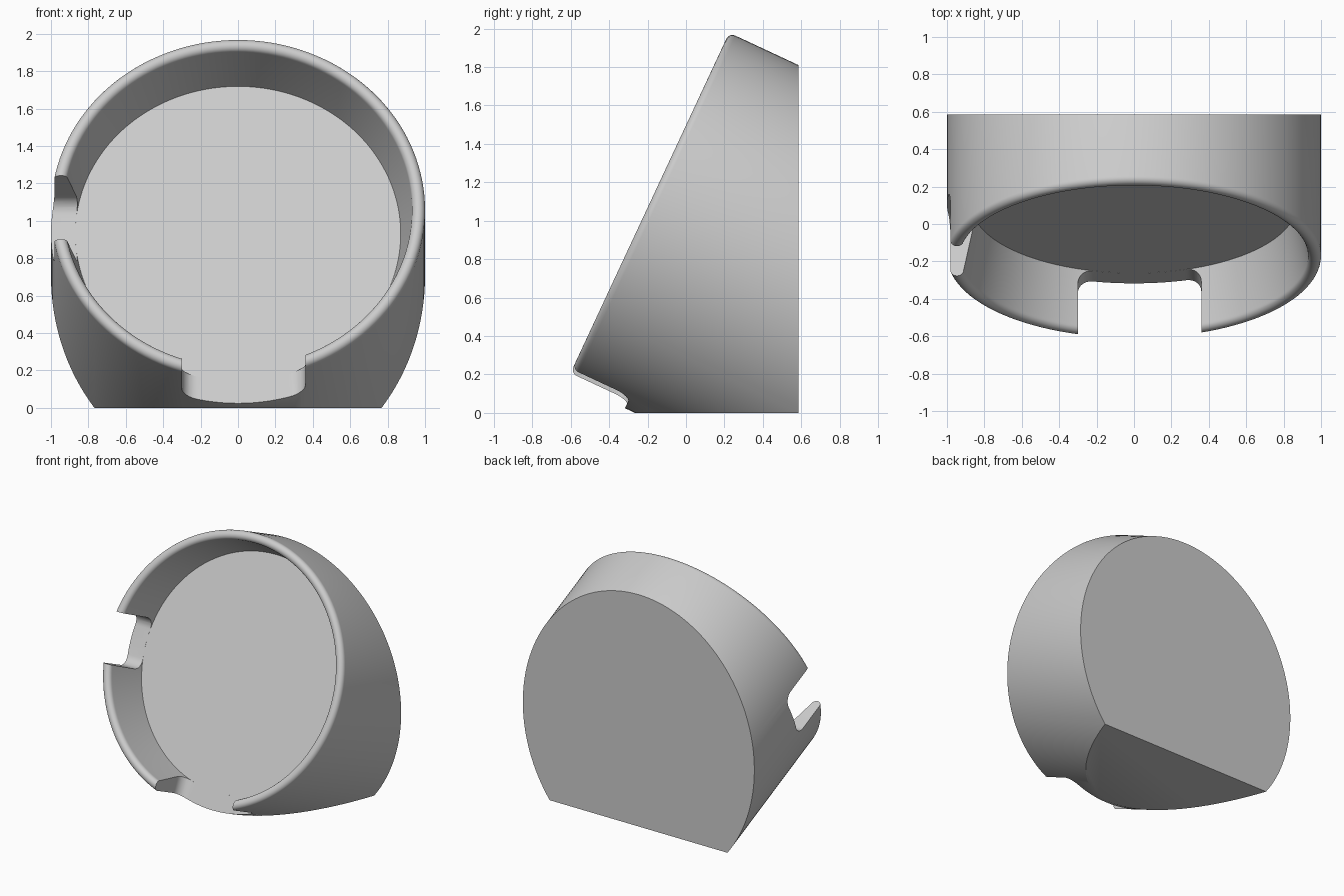
import bpy, bmesh
from math import radians, sin, cos, pi
from mathutils import Matrix, Vector

if "Cube" in bpy.data.objects:
    bpy.data.objects.remove(bpy.data.objects["Cube"])

# Local frame: X = right, Y = up along the tilted face, -Z = depth into the body
FRAME = Matrix.Translation((0, -0.198, 1.072)) @ Matrix.Rotation(radians(65), 4, 'X')
DEPTH = 0.335      # pocket depth
RIM = 0.035        # rim rounding radius


def make_object(name, bm):
    bmesh.ops.recalc_face_normals(bm, faces=bm.faces)
    mesh = bpy.data.meshes.new(name)
    bm.to_mesh(mesh)
    bm.free()
    obj = bpy.data.objects.new(name, mesh)
    bpy.context.collection.objects.link(obj)
    return obj


def slice_off(bm, point, normal):
    """Remove everything beyond a plane and close the opening."""
    geom = bm.verts[:] + bm.edges[:] + bm.faces[:]
    bmesh.ops.bisect_plane(bm, geom=geom, dist=1e-5, plane_co=point,
                           plane_no=normal, clear_outer=True)
    bmesh.ops.holes_fill(bm, edges=[e for e in bm.edges if e.is_boundary], sides=0)


def slot_cutter(name, half_width, placement, r=0.08):
    """Slot with rounded inner corners, running 0.5 along local Y."""
    w, d = half_width, -DEPTH + 0.0005
    pts = [(w, 0.3), (-w, 0.3)]
    for cx, start in ((-w + r, pi), (w - r, 1.5 * pi)):
        pts += [(cx + r * cos(start + i * pi / 16), d + r + r * sin(start + i * pi / 16))
                for i in range(9)]
    bm = bmesh.new()
    face = bm.faces.new([bm.verts.new((x, 0, z)) for x, z in pts])
    ext = bmesh.ops.extrude_face_region(bm, geom=[face])
    bmesh.ops.translate(bm, vec=(0, 0.5, 0),
                        verts=[v for v in ext['geom'] if isinstance(v, bmesh.types.BMVert)])
    bm.transform(FRAME @ placement)
    obj = make_object(name, bm)
    obj.hide_render = True
    return obj


# Tilted round holder: revolved section with a tapered pocket and rounded rim
profile = [(0, -DEPTH), (0.87, -DEPTH)]
profile += [(1 - RIM + RIM * cos(pi - i * pi / 12), -RIM + RIM * sin(pi - i * pi / 12))
            for i in range(13)]
profile += [(1, -1.5), (0, -1.5)]
bm = bmesh.new()
verts = [bm.verts.new((x, 0, z)) for x, z in profile]
edges = [bm.edges.new(pair) for pair in zip(verts, verts[1:])]
bmesh.ops.spin(bm, geom=verts + edges, cent=(0, 0, 0), axis=(0, 0, 1),
               angle=2 * pi, steps=144, use_merge=True)
bmesh.ops.remove_doubles(bm, verts=bm.verts, dist=1e-5)
bm.transform(FRAME)

# Flat base and flat upright back
slice_off(bm, Vector((0, 0, 0)), Vector((0, 0, -1)))
slice_off(bm, Vector((0, 0.585, 0)), Vector((0, 1, 0)))
holder = make_object("round_holder", bm)

# Bottom slot and left side slot through the wall
cutters = [
    slot_cutter("bottom_slot_cutter", 0.33, Matrix.Translation((0.03, -1.25, 0))),
    slot_cutter("side_slot_cutter", 0.188,
                Matrix.Rotation(radians(90), 4, 'Z') @ Matrix.Translation((0, 0.75, 0))),
]
bpy.context.view_layer.objects.active = holder
holder.select_set(True)
for cutter in cutters:
    mod = holder.modifiers.new(cutter.name, 'BOOLEAN')
    mod.operation = 'DIFFERENCE'
    mod.solver = 'EXACT'
    mod.object = cutter
    bpy.ops.object.modifier_apply(modifier=mod.name)
    bpy.data.objects.remove(cutter)

bpy.ops.object.shade_smooth_by_angle(angle=radians(30))
